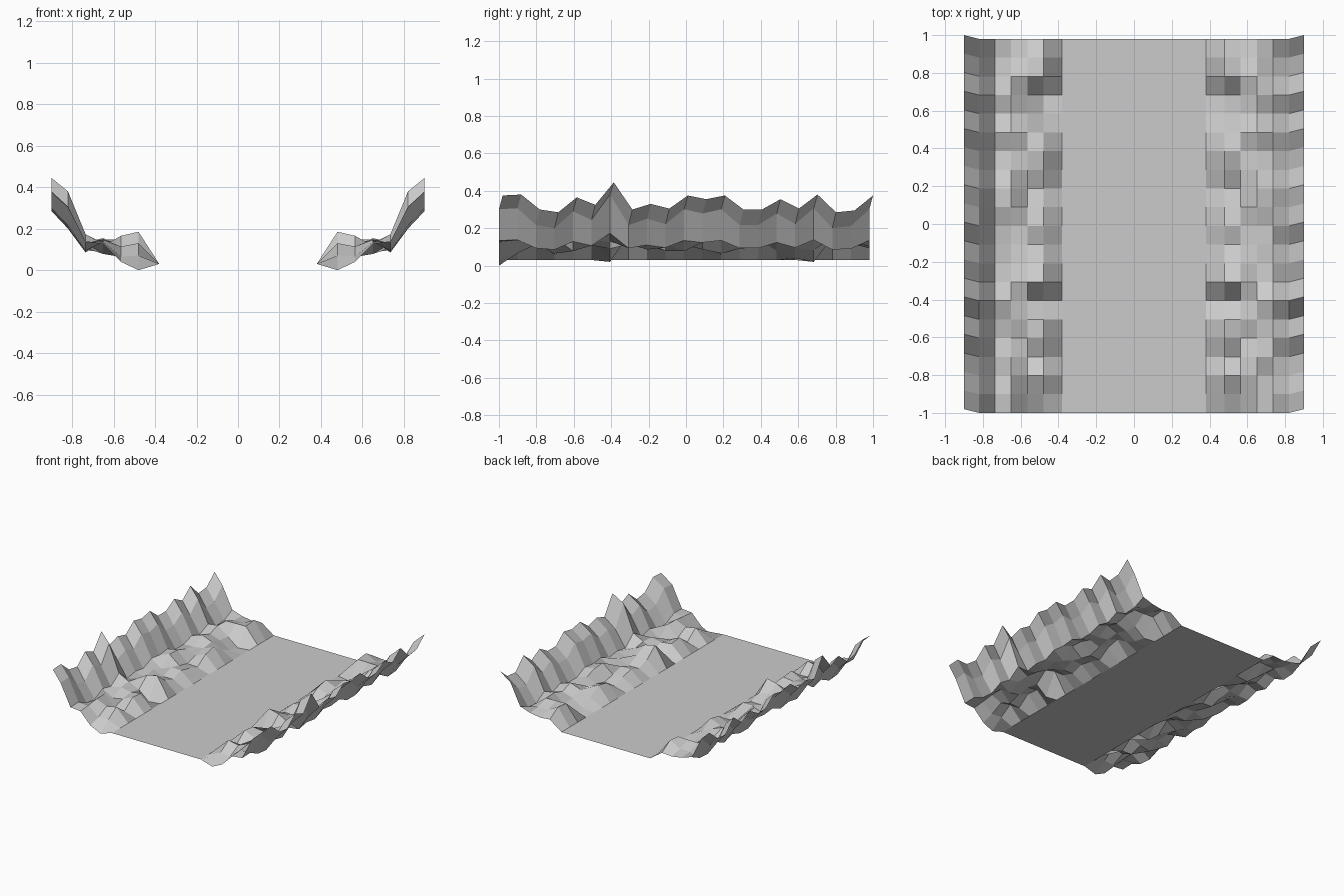
import bpy, random

if "Cube" in bpy.data.objects:
    bpy.data.objects.remove(bpy.data.objects["Cube"])

random.seed(4)
ROWS, STEP, FLOOR_Z = 21, 0.099, 0.03

# Heights along the outer rim and along the first lumps beside the floor
rim = [.375, .38, .30, .285, .365, .325, .445, .30, .33, .305, .375,
       .355, .375, .30, .30, .355, .305, .38, .285, .295, .375]
lumps = [0, .07, .13, .06, .13, .12, .02, .185, .11, .08, .11,
         .09, .06, .12, .14, .08, .04, .02, .15, .16, .10]


def rough(values, mean, keep, spread):
    """Blend a height line towards a mean with noise."""
    return [max(.04, min(.18, mean + keep * (v - .09) + random.uniform(-spread, spread)))
            for v in values]


def grid_object(name, verts, faces):
    mesh = bpy.data.meshes.new(name)
    mesh.from_pydata(verts, [], faces)
    mesh.update()
    obj = bpy.data.objects.new(name, mesh)
    bpy.context.collection.objects.link(obj)
    return obj


# Rocky bank: lengthwise height lines from the floor edge out to the rim
columns = [
    (.38, 0, [FLOOR_Z] * ROWS),
    (.48, 0, lumps),
    (.565, 0, rough(lumps, .10, .5, .03)),
    (.65, 0, rough(lumps, .115, 0, .045)),
    (.735, 0, [.085 + .55 * (h - .285) for h in rim]),
    (.82, 0, [.20 + 1.125 * (h - .285) for h in rim]),
    (.90, .02, rim),
]
verts = [(x, -1 + shift + i * STEP, z[i]) for x, shift, z in columns for i in range(ROWS)]
faces = [(c * ROWS + i, (c + 1) * ROWS + i, (c + 1) * ROWS + i + 1, c * ROWS + i + 1)
         for c in range(len(columns) - 1) for i in range(ROWS - 1)]
banks = grid_object("rocky_banks", verts, faces)
banks.modifiers.new("mirror", 'MIRROR').use_axis[0] = True

# Flat valley floor
y1 = -1 + (ROWS - 1) * STEP
grid_object("valley_floor",
            [(-.38, -1, FLOOR_Z), (.38, -1, FLOOR_Z), (.38, y1, FLOOR_Z), (-.38, y1, FLOOR_Z)],
            [(0, 1, 2, 3)])
